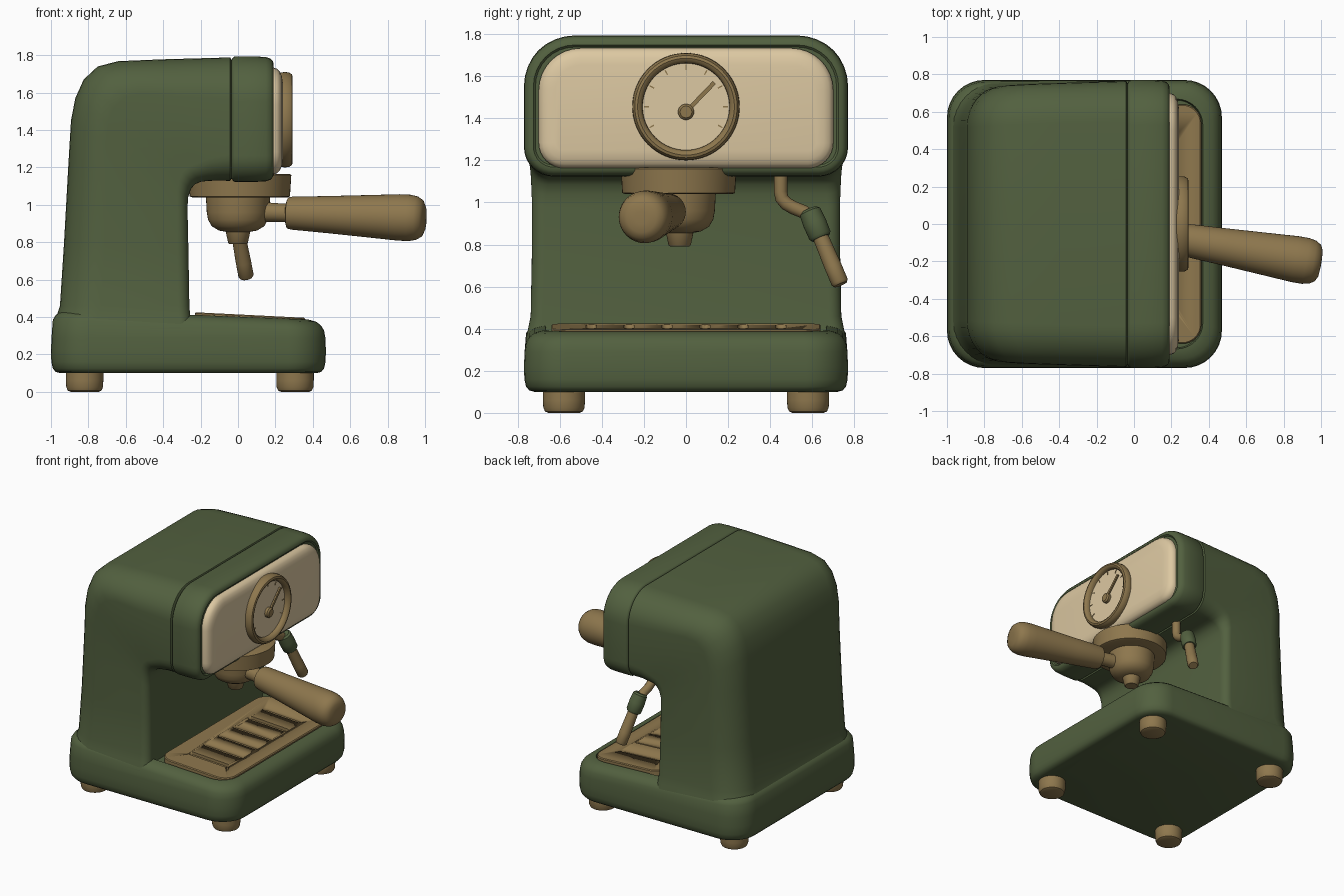
import bpy, bmesh, math
from mathutils import Vector, Matrix

if "Cube" in bpy.data.objects:
    bpy.data.objects.remove(bpy.data.objects["Cube"])


def material(name, rgb):
    m = bpy.data.materials.new(name)
    m.diffuse_color = (*rgb, 1)
    m.use_nodes = True
    m.node_tree.nodes["Principled BSDF"].inputs["Base Color"].default_value = m.diffuse_color
    return m


GREEN = material("olive green", (0.085, 0.118, 0.05))
BRASS = material("brass brown", (0.27, 0.185, 0.075))
CREAM = material("cream", (0.72, 0.58, 0.36))


def finish(name, bm, mat, angle=40):
    bmesh.ops.recalc_face_normals(bm, faces=bm.faces)
    me = bpy.data.meshes.new(name)
    bm.to_mesh(me)
    bm.free()
    ob = bpy.data.objects.new(name, me)
    bpy.context.collection.objects.link(ob)
    me.materials.append(mat)
    bpy.ops.object.select_all(action='DESELECT')
    ob.select_set(True)
    bpy.context.view_layer.objects.active = ob
    bpy.ops.object.shade_smooth_by_angle(angle=math.radians(angle))
    return ob


def loft(name, rings, mat, angle=40):
    """Skin closed rings of equal length and cap both ends."""
    bm = bmesh.new()
    vs = [[bm.verts.new(p) for p in r] for r in rings]
    n = len(vs[0])
    for a, b in zip(vs, vs[1:]):
        for i in range(n):
            j = (i + 1) % n
            bm.faces.new((a[i], a[j], b[j], b[i]))
    bm.faces.new(vs[0])
    bm.faces.new(vs[-1])
    return finish(name, bm, mat, angle)


def rrect(u0, u1, w, r0, r1, n=8):
    """Rounded rectangle u0..u1 by -w..w, with corner radius r0 at u0 and r1 at u1."""
    pts = []
    for cu, cv, r, a0 in ((u1 - r1, w - r1, r1, 0), (u0 + r0, w - r0, r0, 90),
                          (u0 + r0, r0 - w, r0, 180), (u1 - r1, r1 - w, r1, 270)):
        for k in range(n + 1):
            a = math.radians(a0 + 90 * k / n)
            pts.append((cu + r * math.cos(a), cv + r * math.sin(a)))
    return pts


def lathe(name, prof, start, axis, mat, n=40):
    """Turn (radius, height) pairs about an axis."""
    q = Vector(axis).to_track_quat('Z', 'Y')
    rings = [[Vector(start) + q @ Vector((r * math.cos(t), r * math.sin(t), h))
              for t in (2 * math.pi * k / n for k in range(n))] for r, h in prof]
    return loft(name, rings, mat)


def bar(name, p, q, w, t, mat):
    """Thin flat bar between two points on the dial."""
    p, q = Vector(p), Vector(q)
    d = (q - p).normalized()
    x = Vector((1, 0, 0))
    m = Matrix((x, x.cross(d), d)).transposed().to_4x4()
    m.translation = (p + q) / 2
    bm = bmesh.new()
    bmesh.ops.create_cube(bm, size=1, matrix=m @ Matrix.Diagonal((t, w, (q - p).length, 1)))
    return finish(name, bm, mat)


# Base: rounded slab with a shallow recess, its top sloping down to the front
def base_ring(z, d):
    r = max(0.2 - d * 0.6, 0.1)
    return [(x, y, z - (0.04 * (x - 0.4) if z > 0.3 else 0))
            for x, y in rrect(-1 + d, 0.47 - d, 0.77 - d, r, r)]


loft("base", [base_ring(z, d) for z, d in (
    (0.1, 0.05), (0.107, 0.025), (0.125, 0.01), (0.16, 0.002), (0.22, 0), (0.29, 0.003),
    (0.33, 0.01), (0.355, 0.025), (0.375, 0.05), (0.385, 0.09), (0.386, 0.102),
    (0.36, 0.108))], GREEN)

# Body: column that bends forward into the head (inner point, outer point, width, inner radius)
rings = []
for xi, zi, xo, zo, w, ri in (
        (-0.25, 0.34, -0.992, 0.34, 0.762, 0.06), (-0.255, 0.40, -0.972, 0.40, 0.75, 0.06),
        (-0.26, 0.46, -0.952, 0.46, 0.738, 0.06), (-0.265, 0.75, -0.93, 0.80, 0.732, 0.06),
        (-0.27, 0.98, -0.905, 1.25, 0.732, 0.06), (-0.267, 1.04, -0.893, 1.45, 0.735, 0.07),
        (-0.252, 1.085, -0.87, 1.57, 0.738, 0.08), (-0.23, 1.11, -0.825, 1.67, 0.742, 0.09),
        (-0.20, 1.123, -0.75, 1.74, 0.746, 0.10), (-0.16, 1.128, -0.64, 1.768, 0.75, 0.11),
        (-0.1, 1.13, -0.4, 1.778, 0.757, 0.13), (-0.042, 1.128, -0.042, 1.788, 0.765, 0.14),
        (-0.035, 1.14, -0.035, 1.775, 0.752, 0.14)):
    a, b = Vector((xi, 0, zi)), Vector((xo, 0, zo))
    d = (b - a).normalized()
    rings.append([a + d * u + Vector((0, v, 0))
                  for u, v in rrect(0, (b - a).length, w, ri, 0.22)])
loft("body", rings, GREEN)


# Head cap and cream front panel, lofted along x
def front_ring(x, d, z0, z1, w, r0, r1):
    return [(x, v, u) for u, v in rrect(z0 + d, z1 - d, w - d, max(r0 - d, 0.03), r1 - d)]


loft("head_cap", [front_ring(x, d, 1.123, 1.793, 0.77, 0.14, 0.24) for x, d in (
    (-0.036, 0.02), (-0.027, 0.005), (-0.018, 0), (0.1, 0), (0.15, 0.003), (0.175, 0.012),
    (0.188, 0.028), (0.19, 0.045), (0.18, 0.055))], GREEN)
loft("front_panel", [front_ring(x, d, 1.163, 1.733, 0.70, 0.12, 0.2) for x, d in (
    (0.16, 0), (0.192, 0), (0.21, 0.006), (0.224, 0.02), (0.234, 0.045), (0.24, 0.08))], CREAM)

# Pressure gauge: housing, rim, ticks, needle and hub
GZ = 1.455
lathe("gauge_dial", [(0.215, 0), (0.215, 0.055)], (0.2, 0, GZ), (1, 0, 0), CREAM, 64)
lathe("gauge_rim", [(0.235, 0.2), (0.252, 0.225), (0.255, 0.25), (0.253, 0.272), (0.243, 0.288),
                    (0.23, 0.292), (0.217, 0.286), (0.207, 0.27), (0.206, 0.25)],
      (0, 0, GZ), (1, 0, 0), BRASS, 64)
rim = bpy.context.object          # open the rim so that the dial shows
bm = bmesh.new()
bm.from_mesh(rim.data)
bmesh.ops.delete(bm, geom=[f for f in bm.faces if len(f.verts) > 4], context='FACES_ONLY')
bm.to_mesh(rim.data)
bm.free()
for k in range(9):
    a = math.radians(-30 + 30 * k)
    c, s = math.cos(a), math.sin(a)
    bar("dial_tick", (0.256, 0.175 * c, GZ + 0.175 * s), (0.256, 0.2 * c, GZ + 0.2 * s),
        0.006, 0.006, BRASS)
bar("needle", (0.268, 0, 1.43), (0.268, 0.135, 1.57), 0.02, 0.012, BRASS)
lathe("needle_hub", [(0.038, 0), (0.038, 0.025), (0.028, 0.035)], (0.25, 0, 1.43),
      (1, 0, 0), BRASS, 24)


# Drip tray with six slots cut in it
def tray_ring(x0, x1, w, r, dz, y=0):
    return [(u, v + y, 0.414 - 0.05 * u + dz) for u, v in rrect(x0, x1, w, r, r)]


tray = loft("drip_tray", [tray_ring(-0.23, 0.36, 0.64, 0.1, -0.06),
                          tray_ring(-0.23, 0.36, 0.64, 0.1, -0.006),
                          tray_ring(-0.224, 0.354, 0.634, 0.095, 0)], BRASS)
for k in range(6):
    y = -0.45 + 0.18 * k
    cut = loft("slot_cutter", [tray_ring(-0.1, 0.24, 0.024, 0.023, dz, y)
                               for dz in (-0.022, 0.05)], BRASS)
    cut.hide_render = True
    mod = tray.modifiers.new("slot", 'BOOLEAN')
    mod.operation, mod.solver, mod.object = 'DIFFERENCE', 'EXACT', cut
    bpy.context.view_layer.objects.active = tray
    bpy.ops.object.modifier_apply(modifier=mod.name)
    bpy.data.objects.remove(cut)

# Feet
for x in (-0.82, 0.305):
    for y in (-0.58, 0.58):
        lathe("foot", [(0.075, 0), (0.09, 0.007), (0.098, 0.025), (0.1, 0.06), (0.1, 0.12)],
              (x, y, 0), (0, 0, 1), BRASS)

# Group collar, filter cup and spout
lathe("group_collar", [(0.255, 1.04), (0.268, 1.045), (0.275, 1.16), (0.265, 1.165)],
      (0.01, -0.035, 0), (0, 0, 1), BRASS, 56)
lathe("filter_cup", [(0.06, 0.855), (0.1, 0.862), (0.14, 0.885), (0.16, 0.92), (0.167, 0.96),
                     (0.172, 1.05)], (0, -0.03, 0), (0, 0, 1), BRASS, 48)
lathe("spout", [(0.045, 0.79), (0.053, 0.797), (0.07, 0.88)], (0, -0.03, 0), (0, 0, 1), BRASS, 32)

# Portafilter neck and handle along one slanted axis
P0, P1 = Vector((0.1, -0.055, 0.963)), Vector((1.0, -0.212, 0.927))
AX, LN = (P1 - P0).normalized(), (P1 - P0).length
lathe("handle_neck", [(0.055, 0), (0.05, 0.1), (0.05, 0.2)], P0, AX, BRASS, 32)
lathe("handle", [(0.07, 0.165), (0.083, 0.17), (0.088, 0.19), (0.1, 0.4), (0.118, 0.68),
                 (0.124, 0.77), (0.124, 0.83), (0.116, 0.87), (0.098, 0.898), (0.07, 0.911),
                 (0.03, LN)], P0, AX, BRASS)

# Steam wand: bent pipe, green grip and tip tube
cu = bpy.data.curves.new("steam_pipe", 'CURVE')
cu.dimensions, cu.bevel_depth, cu.bevel_resolution, cu.use_fill_caps = '3D', 0.032, 4, True
sp = cu.splines.new('POLY')
path = [(-0.03, 0.45, 1.16), (-0.03, 0.45, 1.05), (-0.03, 0.455, 1.02), (-0.03, 0.475, 0.995),
        (-0.03, 0.51, 0.975), (-0.025, 0.56, 0.955), (-0.022, 0.61, 0.92)]
sp.points.add(len(path) - 1)
for pt, co in zip(sp.points, path):
    pt.co = (*co, 1)
pipe = bpy.data.objects.new("steam_pipe", cu)
bpy.context.collection.objects.link(pipe)
cu.materials.append(BRASS)
W0, W1 = Vector((-0.022, 0.585, 0.965)), Vector((0.045, 0.735, 0.61))
WD = W1 - W0
lathe("wand_grip", [(0.04, 0), (0.052, 0.012), (0.056, 0.07), (0.054, 0.135), (0.044, 0.148)],
      W0, WD, GREEN, 32)
lathe("wand_tip", [(0.037, 0.12), (0.041, 0.3), (0.041, WD.length - 0.012), (0.032, WD.length)],
      W0, WD, BRASS, 32)
